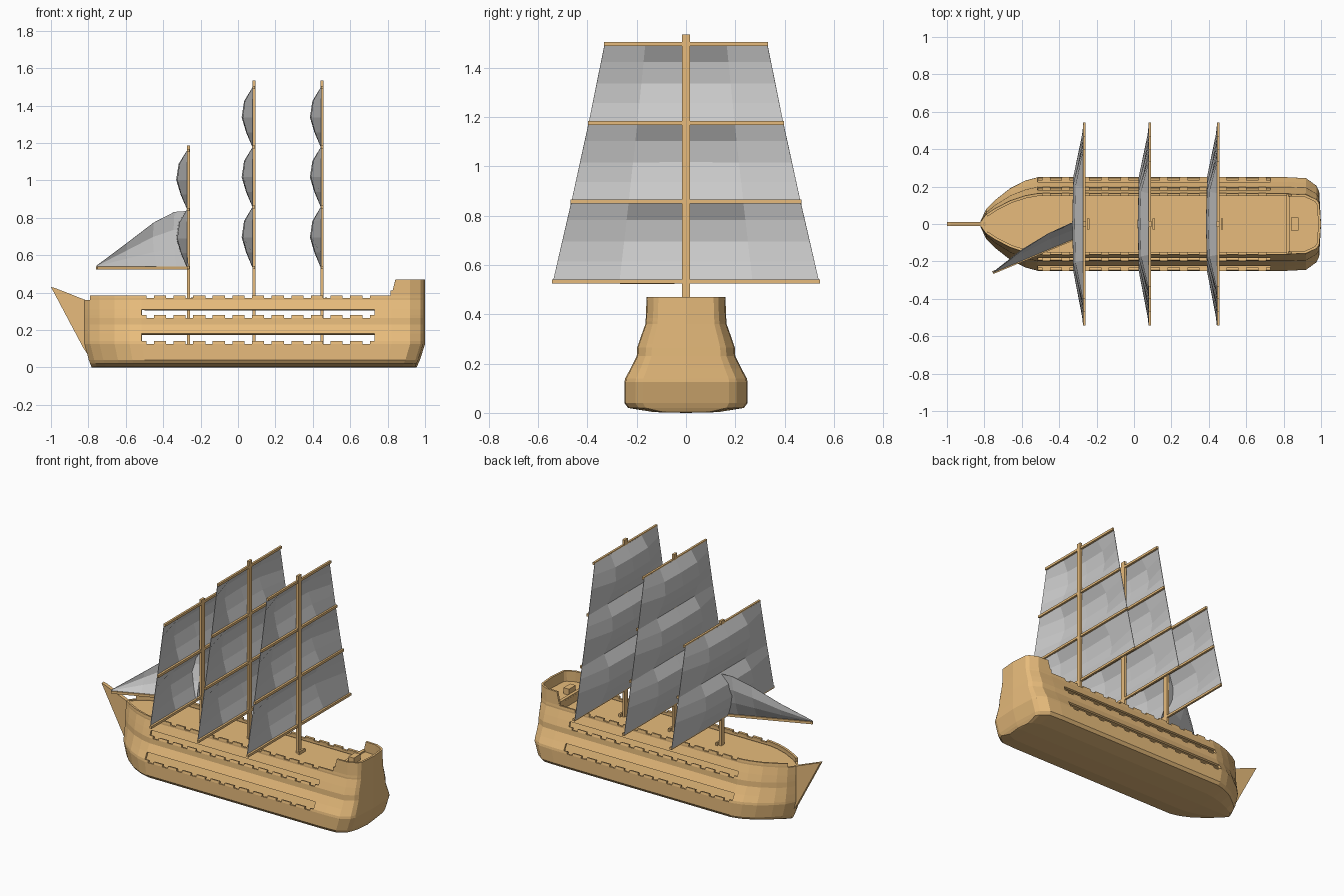
import bpy, bmesh
from math import sin, pi, atan2, hypot

if "Cube" in bpy.data.objects:
    bpy.data.objects.remove(bpy.data.objects["Cube"])

wood = bpy.data.materials.new("wood")
wood.diffuse_color = (0.80, 0.50, 0.20, 1)
wood.use_nodes = True
wood.node_tree.nodes["Principled BSDF"].inputs["Base Color"].default_value = wood.diffuse_color


def make(name, verts, faces, mat=None):
    me = bpy.data.meshes.new(name)
    me.from_pydata(verts, [], faces)
    ob = bpy.data.objects.new(name, me)
    bpy.context.collection.objects.link(ob)
    if mat:
        me.materials.append(mat)
    return ob


def prism(name, pts, vec):
    """Closed prism: polygon pts swept along vec."""
    n = len(pts)
    verts = list(pts) + [tuple(a + b for a, b in zip(p, vec)) for p in pts]
    faces = [tuple(range(n)), tuple(range(2 * n - 1, n - 1, -1))]
    faces += [(i, i + n, (i + 1) % n + n, (i + 1) % n) for i in range(n)]
    ob = make(name, verts, faces, wood)
    bm = bmesh.new()
    bm.from_mesh(ob.data)
    bmesh.ops.recalc_face_normals(bm, faces=bm.faces)
    bm.to_mesh(ob.data)
    bm.free()
    return ob


def box(name, c, s, rot=0):
    x, y, z = (v / 2 for v in s)
    ob = prism(name, [(-x, -y, -z), (x, -y, -z), (x, y, -z), (-x, y, -z)], (0, 0, 2 * z))
    ob.location = c
    ob.rotation_euler[2] = rot
    return ob


def lerp(table, t):
    for (a, p), (b, q) in zip(table, table[1:]):
        if t <= b:
            return p + (q - p) * (t - a) / (b - a)
    return table[-1][1]


def solid(ob, t, offset=-1):
    m = ob.modifiers.new("thickness", 'SOLIDIFY')
    m.thickness, m.offset = t, offset


# Hull plan (x, width fraction) and tumblehome section (z, half width)
notches = [-0.47 + 0.105 * k for k in range(12)]
plan = [(-.82, 0), (-.82, .07), (-.79, .32), (-.74, .52), (-.66, .77), (-.58, .93), (-.515, 1)]
plan += [(n + d, 1) for n in notches for d in (-.02, .02)]
plan += [(.73, 1), (.82, 1), (.92, .98), (.975, .82), (.99, .7), (1, 0)]
section = [(0, 0), (.003, .13), (.02, .235), (.04, .25), (.125, .25), (.14, .247), (.18, .225),
           (.23, .2), (.265, .198), (.28, .193), (.31, .183), (.36, .165), (.37, .165),
           (.385, .163), (.47, .16)]


def hull_point(x, f, z, w):
    if z < .1:
        x *= 1 - .045 * (1 - z / .1)
    if z > .46 and x < .85:
        x += .022
    return (x, f * w, z)


def is_open(x, z):
    """Gun slots, notched rails, low bow and the raised stern."""
    if z > .385:
        return x < .82
    if x < -.8:
        return z > .36
    if -.515 < x < .73 and (.14 < z < .18 or .28 < z < .31):
        return True
    in_notch = any(abs(x - n) < .02 for n in notches)
    return in_notch and (.125 < z < .14 or .265 < z < .28 or .37 < z < .385)


# Hull shell
nc = len(plan)
verts = [hull_point(x, f, z, w) for z, w in section for x, f in plan]
faces = []
for r in range(len(section) - 1):
    for c in range(nc - 1):
        xm = (plan[c][0] + plan[c + 1][0]) / 2
        zm = (section[r][0] + section[r + 1][0]) / 2
        if not is_open(xm, zm):
            a = r * nc + c
            faces.append((a, a + nc, a + nc + 1, a + 1))
hull = make("hull", verts, faces, wood)
bm = bmesh.new()
bm.from_mesh(hull.data)
bmesh.ops.delete(bm, geom=[v for v in bm.verts if not v.link_faces], context='VERTS')
bm.to_mesh(hull.data)
bm.free()
m = hull.modifiers.new("mirror", 'MIRROR')
m.use_axis = (False, True, False)
solid(hull, .014)


# Decks
def deck(name, z, x_min=-2):
    w = lerp(section, z) - .006
    half = [(x * .993, f * w, z) for x, f in plan if x >= x_min]
    other = [(x, -y, z) for x, y, z in reversed(half) if y > 0]
    prism(name, half + other, (0, 0, -.012))


deck("lower_gun_deck", .12)
deck("upper_gun_deck", .255)
deck("main_deck", .352)
deck("poop_deck", .40, .82)
box("poop_bulkhead", (.825, 0, .378), (.02, .32, .065))
box("poop_seat", (.86, 0, .42), (.04, .07, .04))

# Bow fin
prism("bow_fin", [(-1, -.012, .43), (-.98, -.012, .425), (-.79, -.012, .35),
                  (-.79, -.012, .05), (-.825, -.012, .1)], (0, .024, 0))

# Square sails: billowed grid between two yards
bulge_z = [(0, 0), (.25, .034), (.5, .058), (.77, .045), (1, 0)]
bulge_y = [(-1, 0), (-.5, .9), (0, 1), (.5, .9), (1, 0)]


def square_sail(name, x, z0, z1, w0, w1):
    verts = [(x - .006 - bz * by, s * (w0 + (w1 - w0) * t), z0 + (z1 - z0) * t)
             for t, bz in bulge_z for s, by in bulge_y]
    faces = [(r * 5 + c, r * 5 + c + 1, r * 5 + c + 6, r * 5 + c + 5)
             for r in range(4) for c in range(4)]
    solid(make(name, verts, faces), .003, 0)


# Masts with yards and sails
half_len = [.54, .465, .395, .33]
for label, x, top, levels in (("fore", -.265, 1.185, [.533, .845, 1.16]),
                              ("main", .085, 1.535, [.533, .857, 1.177, 1.497]),
                              ("mizzen", .45, 1.535, [.533, .857, 1.177, 1.497])):
    box(label + "_mast", (x, 0, (top + .11) / 2), (.016, .034, top - .11))
    box(label + "_mast_foot", (x + .02, 0, .362), (.012, .06, .022))
    for i, z in enumerate(levels):
        box(f"{label}_yard_{i}", (x, 0, z), (.014, 2 * half_len[i] + .006, .016))
        if i:
            square_sail(f"{label}_sail_{i}", x, levels[i - 1], z, half_len[i - 1], half_len[i])

# Boom and triangular head sail
ax, ay, bx, by = -.265, -.055, -.755, -.26
box("head_boom", ((ax + bx) / 2, (ay + by) / 2, .531),
    (hypot(bx - ax, by - ay), .016, .016), atan2(by - ay, bx - ax))
height = [(0, .297), (.13, .292), (.35, .235), (.65, .125), (1, .005)]
cols, rows = [0, .13, .35, .65, 1], [0, .33, .67, 1]
verts = []
for v in rows:
    for s in cols:
        b = .05 * sin(pi * min(1, s * .8 + .2)) * sin(pi * v * .75)
        h = lerp(height, s) * v
        lean = .2 * h
        verts.append((ax + (bx - ax) * s - .4 * b,
                      ay + (by - ay) * s + .9 * b + lean, .539 + h))
faces = [(r * 5 + c, r * 5 + c + 1, r * 5 + c + 6, r * 5 + c + 5)
         for r in range(3) for c in range(4)]
solid(make("head_sail", verts, faces), .003, 0)
